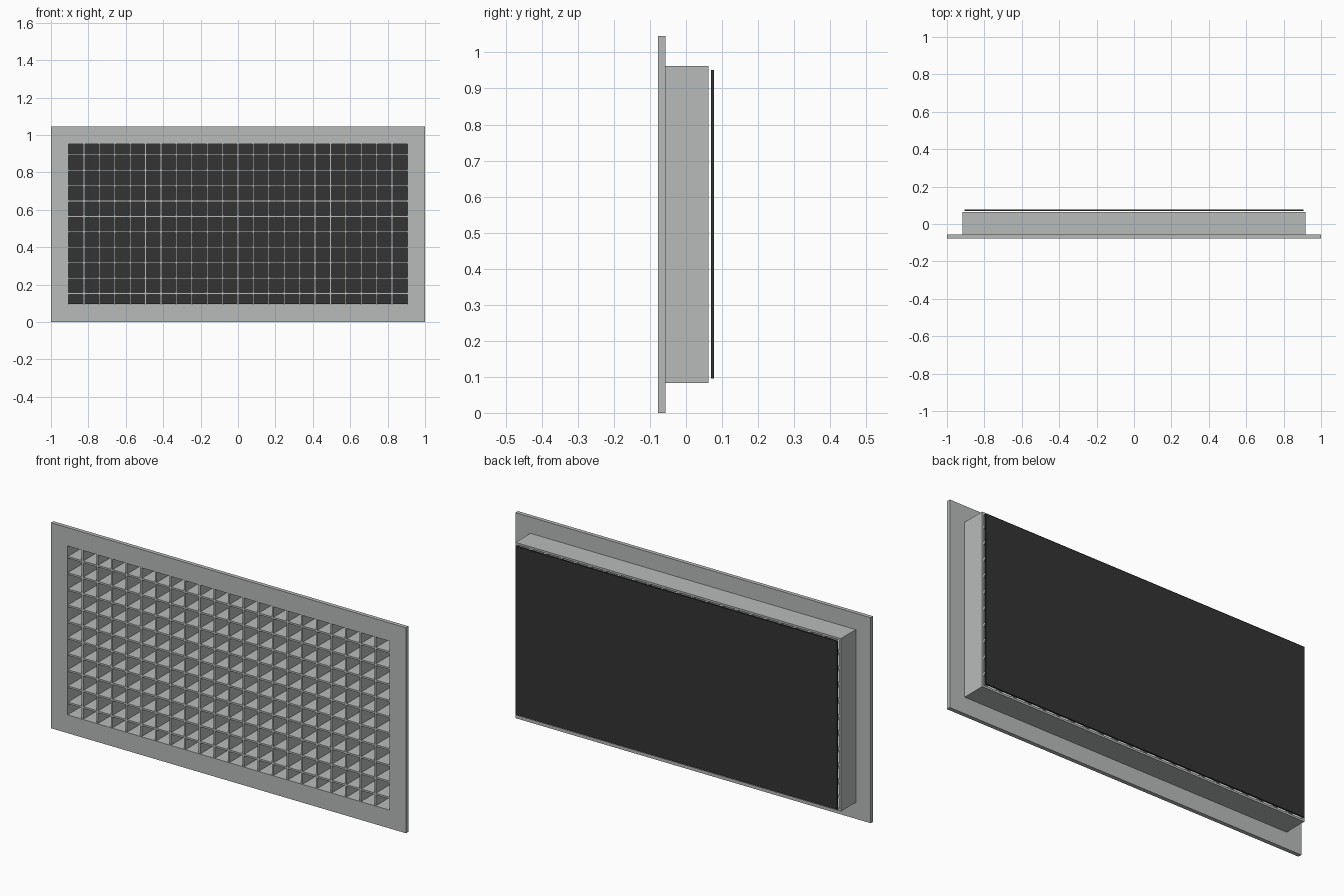
import bpy
import bmesh

cube = bpy.data.objects.get("Cube")
if cube:
    bpy.data.objects.remove(cube, do_unlink=True)

MID_Z = 0.523            # height of the panel centre
OPEN_X, OPEN_Z = 0.906, 0.43   # half size of the opening
PITCH = 2 * OPEN_X / 22  # spacing of the grid blades
BLADE = 0.009            # blade thickness
GRID_FRONT, GRID_BACK = -0.074, 0.06


def make_material(name, rgb):
    mat = bpy.data.materials.new(name)
    mat.use_nodes = True
    colour = (*rgb, 1.0)
    mat.diffuse_color = colour
    mat.node_tree.nodes["Principled BSDF"].inputs["Base Color"].default_value = colour
    return mat


def add_object(name, bm, mat):
    bmesh.ops.recalc_face_normals(bm, faces=bm.faces)
    mesh = bpy.data.meshes.new(name)
    bm.to_mesh(mesh)
    bm.free()
    mesh.materials.append(mat)
    obj = bpy.data.objects.new(name, mesh)
    bpy.context.collection.objects.link(obj)
    return obj


def box(name, low, high, mat):
    bm = bmesh.new()
    bmesh.ops.create_cube(bm, size=1)
    for v in bm.verts:
        v.co = [high[i] if v.co[i] > 0 else low[i] for i in range(3)]
    return add_object(name, bm, mat)


def frame(name, half_x, half_z, front, back, mat):
    """Rectangular ring around the opening, from front to back."""
    bm = bmesh.new()

    def loop(hx, hz, y):
        corners = ((-1, -1), (1, -1), (1, 1), (-1, 1))
        return [bm.verts.new((sx * hx, y, MID_Z + sz * hz)) for sx, sz in corners]

    loops = [loop(half_x, half_z, front), loop(half_x, half_z, back),
             loop(OPEN_X, OPEN_Z, back), loop(OPEN_X, OPEN_Z, front)]
    for a, b in zip(loops, loops[1:] + loops[:1]):
        for i in range(4):
            j = (i + 1) % 4
            bm.faces.new((a[i], a[j], b[j], b[i]))
    return add_object(name, bm, mat)


def repeat(obj, count, offset):
    mod = obj.modifiers.new("Array", 'ARRAY')
    mod.count = count
    mod.use_relative_offset = False
    mod.use_constant_offset = True
    mod.constant_offset_displace = offset


metal = make_material("light grey metal", (0.48, 0.50, 0.49))
dark = make_material("dark backing", (0.033, 0.033, 0.033))

# Wall flange and the duct collar behind it
frame("front_flange", 1.0, MID_Z, -0.077, -0.057, metal)
frame("duct_collar", 0.916, 0.44, -0.057, 0.063, metal)

# Upright grid blades
x = -10 * PITCH
uprights = box("upright_blades",
               (x - BLADE / 2, GRID_FRONT, MID_Z - OPEN_Z),
               (x + BLADE / 2, GRID_BACK, MID_Z + OPEN_Z), metal)
repeat(uprights, 21, (PITCH, 0, 0))

# Level grid blades
z = MID_Z - 4.5 * PITCH
levels = box("level_blades",
             (-OPEN_X, GRID_FRONT, z - BLADE / 2),
             (OPEN_X, GRID_BACK, z + BLADE / 2), metal)
repeat(levels, 10, (0, 0, PITCH))

# Dark sheet closing the back, just clear of the collar
box("back_sheet", (-0.905, 0.069, MID_Z - 0.428),
    (0.905, 0.077, MID_Z + 0.428), dark)
